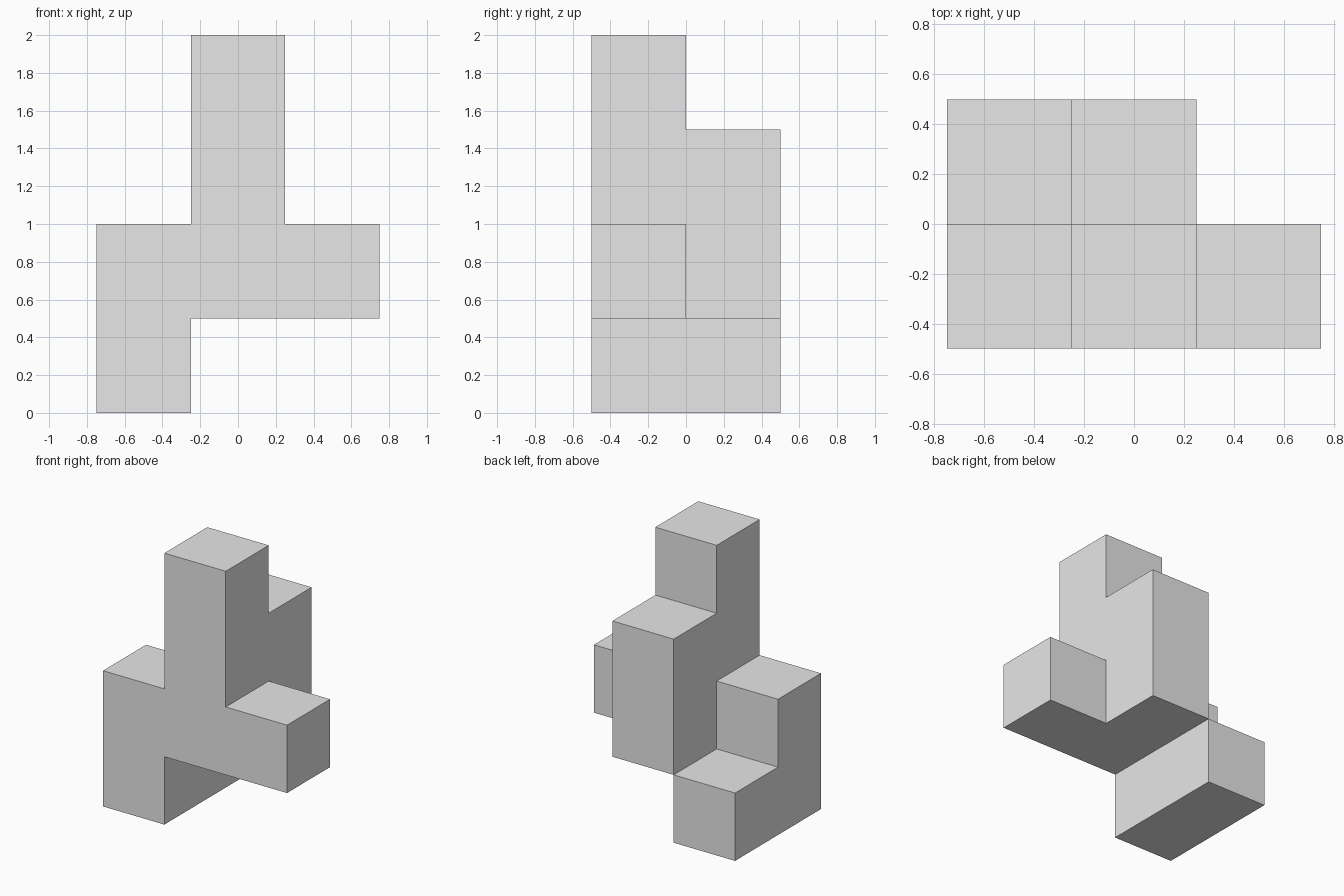
import bpy
import bmesh
from mathutils import Vector

cube = bpy.data.objects.get("Cube")
if cube:
    bpy.data.objects.remove(cube, do_unlink=True)

SIZE = 0.5
ORIGIN = Vector((-0.75, -0.5, 0))

# Stacks of cubes: (column, row from the front) -> (lowest level, top level)
stacks = {(0, 0): (0, 2), (1, 0): (1, 4), (2, 0): (1, 2),
          (0, 1): (0, 1), (1, 1): (1, 3)}
cells = {(x, y, z) for (x, y), (low, top) in stacks.items() for z in range(low, top)}

# Only the outer walls of the joined cubes
bm = bmesh.new()
for cell in cells:
    for axis in range(3):
        for side in (0, 1):
            neighbour = list(cell)
            neighbour[axis] += 2 * side - 1
            if tuple(neighbour) in cells:
                continue
            ring = []
            for a, b in ((0, 0), (1, 0), (1, 1), (0, 1)):
                corner = Vector(cell)
                corner[axis] += side
                corner[(axis + 1) % 3] += a
                corner[(axis + 2) % 3] += b
                ring.append(bm.verts.new(ORIGIN + corner * SIZE))
            bm.faces.new(ring if side else ring[::-1])

# Weld the walls and merge flat neighbours into single faces
bmesh.ops.remove_doubles(bm, verts=bm.verts[:], dist=0.001)
bmesh.ops.dissolve_limit(bm, angle_limit=0.01, verts=bm.verts[:], edges=bm.edges[:])

mesh = bpy.data.meshes.new("stepped_block")
bm.to_mesh(mesh)
bm.free()
block = bpy.data.objects.new("stepped_block", mesh)
bpy.context.collection.objects.link(block)

# Plain grey
grey = bpy.data.materials.new("light_grey")
grey.use_nodes = True
colour = (0.8, 0.8, 0.8, 1)
grey.diffuse_color = colour
grey.node_tree.nodes["Principled BSDF"].inputs["Base Color"].default_value = colour
mesh.materials.append(grey)
